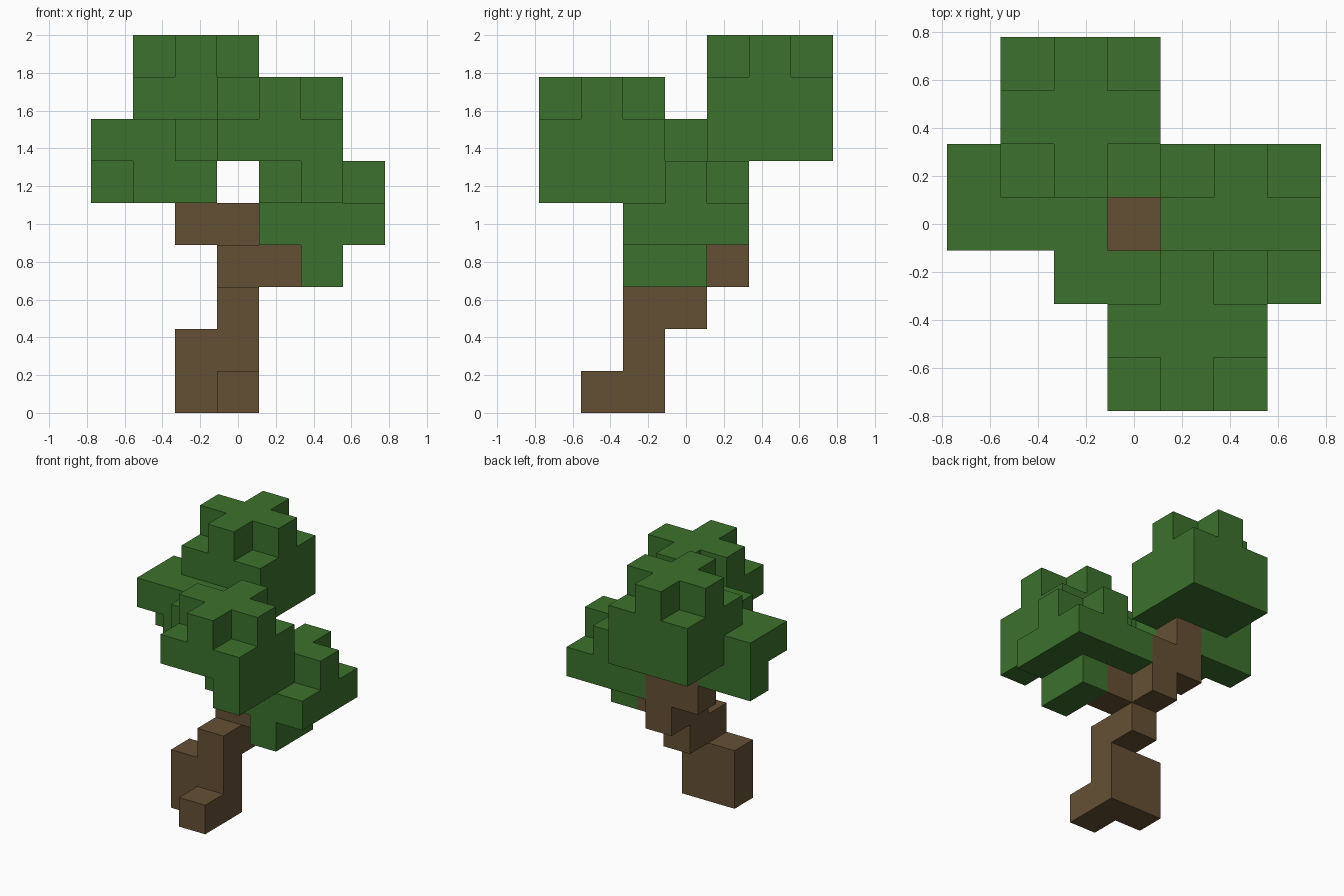
import bpy, bmesh, math
from itertools import product
from mathutils import Vector

cube = bpy.data.objects.get("Cube")
if cube:
    bpy.data.objects.remove(cube, do_unlink=True)

CELL = 2 / 9


def material(name, rgb):
    mat = bpy.data.materials.new(name)
    mat.use_nodes = True
    colour = (*rgb, 1)
    mat.diffuse_color = colour
    bsdf = next(n for n in mat.node_tree.nodes if n.type == 'BSDF_PRINCIPLED')
    bsdf.inputs["Base Color"].default_value = colour
    bsdf.inputs["Roughness"].default_value = 0.9
    return mat


leaf_green = material("leaf green", (0.045, 0.165, 0.026))
bark_brown = material("bark brown", (0.13, 0.08, 0.034))


def run(start, end):
    """All cells of the box spanned by two corner cells."""
    return set(product(*(range(min(a, b), max(a, b) + 1) for a, b in zip(start, end))))


def slab(x, y, z):
    return run((x - 1, y - 1, z), (x + 1, y + 1, z))


def plus(x, y, z):
    return run((x - 1, y, z), (x + 1, y, z)) | run((x, y - 1, z), (x, y + 1, z))


# Trunk: foot and root, bent stem, then two branches
trunk = (run((0, -2, 0), (0, -1, 0)) | run((-1, -1, 0), (0, -1, 1))
         | run((0, -1, 2), (0, 0, 2)) | run((0, 0, 3), (0, 1, 3))
         | run((1, 0, 3), (1, 0, 3)) | run((-1, 1, 4), (0, 1, 4))
         | run((-1, 1, 5), (-1, 1, 5)))

# Foliage clumps: a square base, a plus on top, and a few hanging cells
back_foliage = slab(-1, 2, 6) | slab(-1, 2, 7) | plus(-1, 2, 8)
front_foliage = (slab(1, -2, 6) | plus(1, -2, 7)
                 | run((1, -2, 5), (2, -2, 5)) | run((2, -3, 5), (2, -3, 5)))
left_foliage = slab(2, 0, 4) | plus(2, 0, 5) | run((2, -1, 3), (2, 0, 3))
right_foliage = (run((-3, 0, 6), (-1, 1, 6)) | run((-1, -1, 6), (-1, -1, 6))
                 | run((-3, 1, 5), (-2, 1, 5)) | run((-2, 0, 5), (-1, 0, 5)))

parts = {
    "trunk": (trunk, bark_brown),
    "back_foliage": (back_foliage, leaf_green),
    "front_foliage": (front_foliage, leaf_green),
    "left_foliage": (left_foliage, leaf_green),
    "right_foliage": (right_foliage - back_foliage, leaf_green),
}
filled = set().union(*(cells for cells, _ in parts.values()))


def build(name, cells, mat):
    """Skin the cells with outward faces wherever the neighbour is empty."""
    bm = bmesh.new()
    for cell in sorted(cells):
        centre = Vector(cell) + Vector((0, 0, 0.5))
        for axis, sign in product(range(3), (-1, 1)):
            n = Vector((0, 0, 0))
            n[axis] = sign
            if tuple(int(c + d) for c, d in zip(cell, n)) in filled:
                continue
            u = Vector((0, 0, 0))
            u[(axis + 1) % 3] = 1
            v = n.cross(u)
            corners = (-u - v, u - v, u + v, v - u)
            bm.faces.new([bm.verts.new((centre + (n + c) / 2) * CELL) for c in corners])
    bmesh.ops.remove_doubles(bm, verts=bm.verts, dist=0.001)
    bmesh.ops.dissolve_limit(bm, angle_limit=math.radians(1),
                             verts=bm.verts, edges=bm.edges)
    mesh = bpy.data.meshes.new(name)
    bm.to_mesh(mesh)
    bm.free()
    mesh.materials.append(mat)
    bpy.context.collection.objects.link(bpy.data.objects.new(name, mesh))


for part_name, (part_cells, part_mat) in parts.items():
    build(part_name, part_cells, part_mat)
